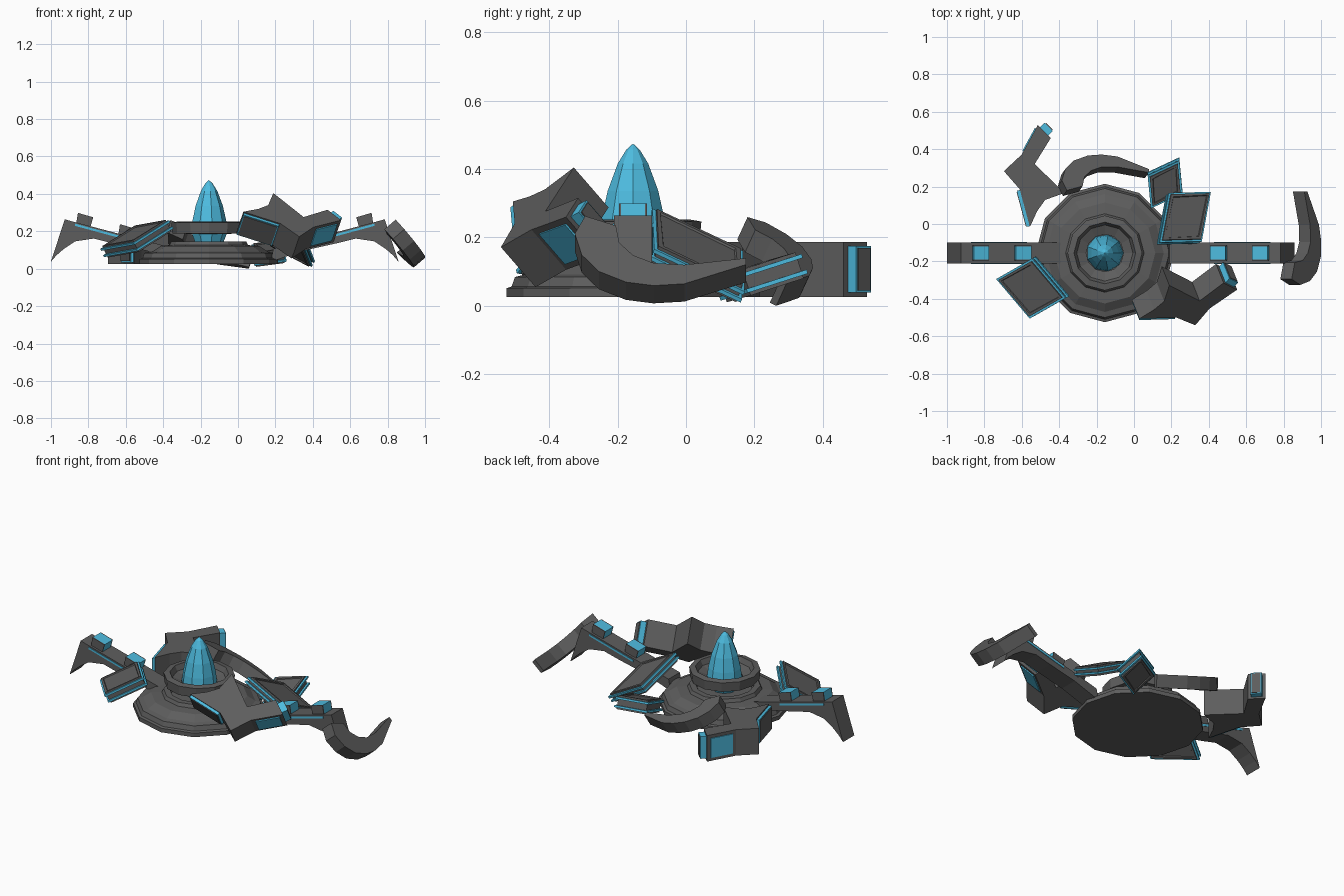
import bpy, bmesh, math
from mathutils import Vector as V

if "Cube" in bpy.data.objects:
    bpy.data.objects.remove(bpy.data.objects["Cube"])


def material(name, rgb):
    m = bpy.data.materials.new(name)
    m.diffuse_color = (*rgb, 1)
    m.use_nodes = True
    m.node_tree.nodes["Principled BSDF"].inputs["Base Color"].default_value = m.diffuse_color
    return m


GRAY = material("dark gray", (0.11, 0.11, 0.11))
BLUE = material("crystal blue", (0.075, 0.50, 0.74))
C = V((-0.155, -0.155, 0))  # hub centre


def finish(name, bm, mat):
    bmesh.ops.recalc_face_normals(bm, faces=bm.faces)
    me = bpy.data.meshes.new(name)
    bm.to_mesh(me)
    bm.free()
    me.materials.append(mat)
    ob = bpy.data.objects.new(name, me)
    bpy.context.collection.objects.link(ob)
    return ob


def prism(name, pts, o, e1, e2, depth, mat, inset=0):
    """Extrude a flat outline by a depth vector; optionally sink a panel into both ends."""
    bm = bmesh.new()
    top = [bm.verts.new(o + e1 * a + e2 * b) for a, b in pts]
    low = [bm.verts.new(v.co + depth) for v in top]
    n = len(pts)
    ends = [bm.faces.new(top), bm.faces.new(low[::-1])]
    for i in range(n):
        j = (i + 1) % n
        bm.faces.new((top[i], low[i], low[j], top[j]))
    if inset:
        bmesh.ops.recalc_face_normals(bm, faces=bm.faces)
        for f in ends:
            bmesh.ops.inset_region(bm, faces=[f], thickness=inset, depth=0)
            bmesh.ops.inset_region(bm, faces=[f], thickness=0.004, depth=-0.006)
    return finish(name, bm, mat)


def lathe(name, prof, sides, mat, closed=False, turn=0.0):
    """Spin an (r, z) profile about the hub axis."""
    bm = bmesh.new()
    rings = []
    for r, z in prof:
        if r == 0:
            rings.append([bm.verts.new((C.x, C.y, z))] * sides)
        else:
            rings.append([bm.verts.new((C.x + r * math.cos(turn + math.tau * k / sides),
                                        C.y + r * math.sin(turn + math.tau * k / sides), z))
                          for k in range(sides)])
    pairs = list(zip(rings, rings[1:])) + ([(rings[-1], rings[0])] if closed else [])
    for a, b in pairs:
        for k in range(sides):
            j = (k + 1) % sides
            bm.faces.new(list(dict.fromkeys((a[k], a[j], b[j], b[k]))))
    return finish(name, bm, mat)


# Hub: stepped disc, floating collar and crystal
lathe("hub_disc", [(0, .03), (.37, .03), (.37, .055), (.355, .06), (.345, .088), (.315, .095),
                   (.27, .125), (.21, .13), (.2, .15), (.165, .15), (.155, .125), (0, .125)],
      12, GRAY, turn=math.pi / 6)
lathe("floating_collar", [(.10, .19), (.195, .193), (.2, .25), (.165, .256), (.15, .225),
                          (.10, .205)], 12, GRAY, True)
lathe("crystal", [(0, .12), (.07, .125), (.1, .2), (.093, .26), (.075, .34), (.045, .42),
                  (.02, .46), (0, .478)], 9, BLUE)

# Boomerang blades: outline (a, b) reused in two orientations
BLADE = [(.345, 0), (.286, -.114), (.258, -.294), (.169, -.252), (.203, -.091), (0, 0),
         (.085, .07), (.105, .14), (.113, .234), (.233, .062)]


def blade(name, o, e1, e2, down, thick=0.16):
    prism(name, BLADE, o, e1, e2, down * thick, GRAY)

    def edge_plate(part, i, trim, margin, out, mat=BLUE, start=0.0):
        p, q = V(BLADE[i]), V(BLADE[i + 1])
        d = (q - p).normalized()
        nrm = V((d.y, -d.x))
        if nrm.dot((p + q) / 2 - V((.2, 0))) < 0:
            nrm = -nrm
        p, q = p + d * trim + nrm * start, q - d * trim + nrm * start
        quad = [p, q, q + nrm * out, p + nrm * out]
        prism(name + part, quad, o + down * margin, e1, e2, down * (thick - 2 * margin), mat)

    edge_plate("_side_panel", 1, .022, .02, .006)
    edge_plate("_end_cap", 2, .018, .012, .034)
    edge_plate("_end_cap_cover", 2, .024, .018, .004, GRAY, .034)
    edge_plate("_edge_strip", 8, .005, .008, .016)
    edge_plate("_edge_strip_cover", 8, .012, .014, .004, GRAY, .016)


blade("rear_blade", V((-.37, .166, .19)), V((-.941, .339, 0)), V((-.339, -.941, 0)), V((0, 0, -1)))
e1 = V((.402, -.618, -.675)).normalized()
e2 = V((-.882, -.466, -.1))
e2 = (e2 - e1 * e2.dot(e1)).normalized()
blade("front_blade", V((.19, -.328, .408)), e1, e2, e1.cross(e2))


# Armour plates: gray slab, sunken panels, blue rims near both faces
def plate(name, p, q, r, thick=0.07):
    p, q, r = V(p), V(q), V(r)
    u, v = q - p, r - p
    n = u.cross(v).normalized()
    n = n if n.z > 0 else -n
    prism(name, [(0, 0), (1, 0), (1, 1), (0, 1)], p, u, v, -n * thick, GRAY, inset=.018)
    x, y = .011 / u.length, .011 / v.length
    rim = [(-x, -y), (1 + x, -y), (1 + x, 1 + y), (-x, 1 + y)]
    for part, d in (("_upper_rim", .01), ("_lower_rim", thick - .022)):
        prism(name + part, rim, p - n * d, u, v, -n * .012, BLUE)


plate("left_plate", (-.56, -.495, .155), (-.725, -.30, .125), (-.385, -.395, .265))
plate("right_plate", (.155, -.085, .287), (.36, -.08, .178), (.20, .16, .172), .058)
plate("rear_plate", (.10, .095, .09), (.25, .165, .11), (.085, .25, .14), .08)

# Side fins: mirrored profile with blue-cored blocks and an edge line
FIN = [(.26, .11), (.245, .04), (.42, .10), (.60, .14), (.70, .165), (.80, .15), (.86, .11),
       (.90, .075), (.93, .04), (.855, .268), (.82, .258)]
MID = -.07


def slab(name, pts, flip, width, mat, y=0.0):
    prism(name, pts, V((MID, C.y + y - width / 2, 0)), V((flip, 0, 0)), V((0, 0, 1)),
          V((0, width, 0)), mat)


def top_z(x):
    return .258 - .27 * (.82 - x)


for side, flip in (("left", -1), ("right", 1)):
    slab(side + "_fin", FIN, flip, .11, GRAY)
    slab(side + "_fin_line", [(.50, top_z(.50) - .02), (.80, top_z(.80) - .02),
                              (.80, top_z(.80) - .008), (.50, top_z(.50) - .008)], flip, .116, BLUE)
    for k, x in enumerate((.53, .755)):
        z = top_z(x)
        block = [(x - .035, z - .02), (x + .04, z), (x + .03, z + .062), (x - .052, z + .038)]
        slab(f"{side}_fin_block_{k}", block, flip, .07, BLUE)
        for m in (-1, 1):
            slab(f"{side}_fin_block_cheek_{k}_{m}", block, flip, .006, GRAY, m * .038)

# Crescent hooks
HOOK = [(0, .07), (.02, .15), (.07, .21), (.15, .245), (.23, .252), (.32, .238), (.5, .15),
        (.5, .125), (.32, .165), (.23, .165), (.17, .14), (.13, .095), (.12, .03), (.03, 0)]
prism("right_hook", HOOK, V((.845, -.325, .268)), V((-.03, 1, -.06)), V((.65, 0, -.76)),
      V((-.76, 0, -.65)) * .08, GRAY)
prism("rear_hook", HOOK, V((-.385, .18, .272)), V((.93, 0, -.30)), V((0, .76, -.353)),
      V((-.28, -.40, -.87)) * .075, GRAY)

# Rest the whole model on the floor, centred
obs = list(bpy.context.collection.objects)
pts = [v.co for o in obs for v in o.data.vertices]
lo = V([min(p[i] for p in pts) for i in range(3)])
hi = V([max(p[i] for p in pts) for i in range(3)])
shift = V((-(lo.x + hi.x) / 2, -(lo.y + hi.y) / 2, -lo.z))
for o in obs:
    for v in o.data.vertices:
        v.co += shift
